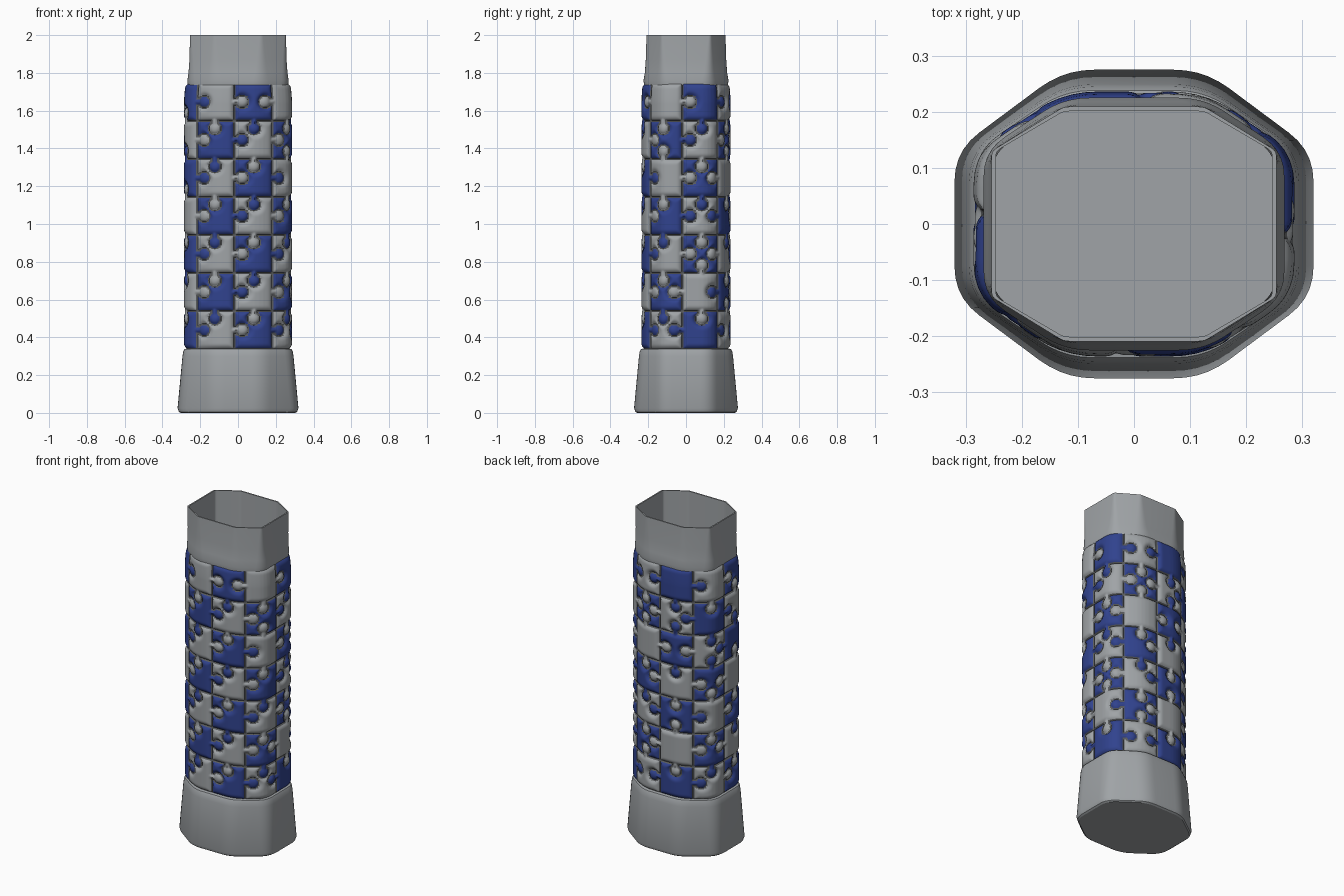
import bpy, bmesh, math, random
from mathutils import Vector

random.seed(4)
cube = bpy.data.objects.get("Cube")
if cube:
    bpy.data.objects.remove(cube)


def material(name, rgb):
    m = bpy.data.materials.new(name)
    m.use_nodes = True
    m.diffuse_color = (*rgb, 1)
    bsdf = next(n for n in m.node_tree.nodes if n.type == 'BSDF_PRINCIPLED')
    bsdf.inputs["Base Color"].default_value = (*rgb, 1)
    bsdf.inputs["Roughness"].default_value = 0.6
    return m


GREY = material("light grey", (0.35, 0.37, 0.385))
BLUE = material("deep blue", (0.03, 0.055, 0.27))
DARK = material("groove grey", (0.1, 0.105, 0.11))


def outline(hx, hy, radius, fx=0.125, fy=0.13):
    """Octagon with rounded corners, starting just left of the front centre."""
    corners = [Vector(p) for p in (
        (fx, -hy), (hx, -fy), (hx, fy), (fx, hy),
        (-fx, hy), (-hx, fy), (-hx, -fy), (-fx, -hy))]
    pts = [Vector((-0.02, -hy))]
    for i, c in enumerate(corners):
        a = c + (corners[i - 1] - c).normalized() * radius
        b = c + (corners[(i + 1) % 8] - c).normalized() * radius
        for k in range(6):
            t = k / 5
            pts.append(a * (1 - t) ** 2 + c * 2 * t * (1 - t) + b * t * t)
    return pts


def resample(pts, count):
    """Evenly spaced points along a closed outline."""
    loop = pts + [pts[0]]
    lengths = [(b - a).length for a, b in zip(loop, loop[1:])]
    step = sum(lengths) / count
    out, seg, done = [], 0, 0.0
    for i in range(count):
        while done + lengths[seg] < i * step - 1e-9:
            done += lengths[seg]
            seg += 1
        out.append(loop[seg].lerp(loop[seg + 1], (i * step - done) / lengths[seg]))
    return out


def finish(name, bm, mats, angle):
    mesh = bpy.data.meshes.new(name)
    bm.to_mesh(mesh)
    bm.free()
    obj = bpy.data.objects.new(name, mesh)
    bpy.context.scene.collection.objects.link(obj)
    for m in mats:
        mesh.materials.append(m)
    bpy.ops.object.select_all(action='DESELECT')
    obj.select_set(True)
    bpy.context.view_layer.objects.active = obj
    bpy.ops.object.shade_smooth_by_angle(angle=math.radians(angle))
    return obj


def skin(bm, rings):
    n = len(rings[0])
    return [[bm.faces.new((lo[i], lo[(i + 1) % n], hi[(i + 1) % n], hi[i]))
             for i in range(n)] for lo, hi in zip(rings, rings[1:])]


def loft(name, profile, cap_start=False, cap_end=False):
    """Stack outlines given as (z, half width, half depth, corner radius)."""
    bm = bmesh.new()
    rings = [[bm.verts.new((p.x, p.y, z)) for p in outline(hx, hy, r)]
             for z, hx, hy, r in profile]
    skin(bm, rings)
    if cap_start:
        bm.faces.new(rings[0][::-1])
    if cap_end:
        bm.faces.new(rings[-1])
    return finish(name, bm, [GREY], 30)


# Flared base cuff
loft("base_cuff", [
    (0, 0.303, 0.258, 0.055), (0.006, 0.313, 0.268, 0.055),
    (0.025, 0.32, 0.275, 0.055), (0.3, 0.294, 0.249, 0.055),
    (0.325, 0.29, 0.245, 0.055), (0.338, 0.283, 0.238, 0.05),
    (0.342, 0.262, 0.217, 0.05)], cap_start=True)

# Open collar, its rim and the hollow inside
loft("collar_and_socket", [
    (1.735, 0.266, 0.222, 0.05), (1.76, 0.268, 0.225, 0.045),
    (1.8, 0.262, 0.218, 0.035), (1.87, 0.257, 0.213, 0.025),
    (2.0, 0.254, 0.209, 0.01), (2.0, 0.246, 0.201, 0.01),
    (0.1, 0.246, 0.201, 0.01)], cap_end=True)

# Interlocking sleeve: each joint has a round tab on a short neck
COLS, ROWS, RES = 8, 7, 32
Z0, Z1 = 0.338, 1.747


def direction(col, row, preferred):
    if col in (0, COLS - 1) or random.random() < 0.6:
        return preferred
    return -preferred


side_tab = {(c, r): direction(c, r, 1) for c in range(COLS) for r in range(ROWS)}
down_tab = {(c, r): direction(c, r, -1) for c in range(COLS) for r in range(1, ROWS)}


def joint(t, n):
    """Signed distance to a joint line; negative on the tab's own side."""
    t = abs(t - 0.5)
    knob = math.hypot(t, n - 0.2) - 0.165
    neck = max(t - 0.085, abs(n - 0.05) - 0.15)
    return min(n, knob, neck)


def piece_at(u, v):
    """Return the piece's checker parity and the distance to its edge."""
    c, r = min(int(u), COLS - 1), min(int(v), ROWS - 1)
    fu, fv = u - c, v - r
    best, flips = 1.0, 0
    edges = [(side_tab[c, r], fv, fu, 1),
             (side_tab[(c + 1) % COLS, r], fv, fu - 1, -1)]
    for row, off, here in ((r, fv, 1), (r + 1, fv - 1, -1)):
        if (c, row) in down_tab:
            edges.append((down_tab[c, row], fu, off, here))
        else:
            best = min(best, abs(off))
    for sign, t, off, here in edges:
        d = joint(t, sign * off)
        best = min(best, abs(d))
        flips |= (d < 0) == (sign * here > 0)
    return (c + r + flips) % 2, best


def puzzle_sleeve():
    bm = bmesh.new()
    around, up = COLS * RES, ROWS * RES
    outer = resample(outline(0.286, 0.236, 0.06), around)
    inner = resample(outline(0.267, 0.217, 0.06), around)
    rings = []
    for j in range(up + 1):
        z = Z0 + (Z1 - Z0) * j / up
        taper = 1 - 0.03 * max(0, (z - 1.64) / (Z1 - 1.64)) ** 1.5
        ring = []
        for i in range(around):
            edge = piece_at(i / RES, j / RES)[1]
            puff = 1 - (1 - min(1, edge / 0.16)) ** 2.5
            p = inner[i].lerp(outer[i], puff) * taper
            ring.append(bm.verts.new((p.x, p.y, z)))
        rings.append(ring)
    # Colour the pieces as a checker, with thin grooves between them
    for j, row in enumerate(skin(bm, rings)):
        for i, face in enumerate(row):
            parity, edge = piece_at((i + 0.5) / RES, (j + 0.5) / RES)
            face.material_index = 2 if edge < 0.026 else 1 - parity
    finish("puzzle_sleeve", bm, [GREY, BLUE, DARK], 60)


puzzle_sleeve()
